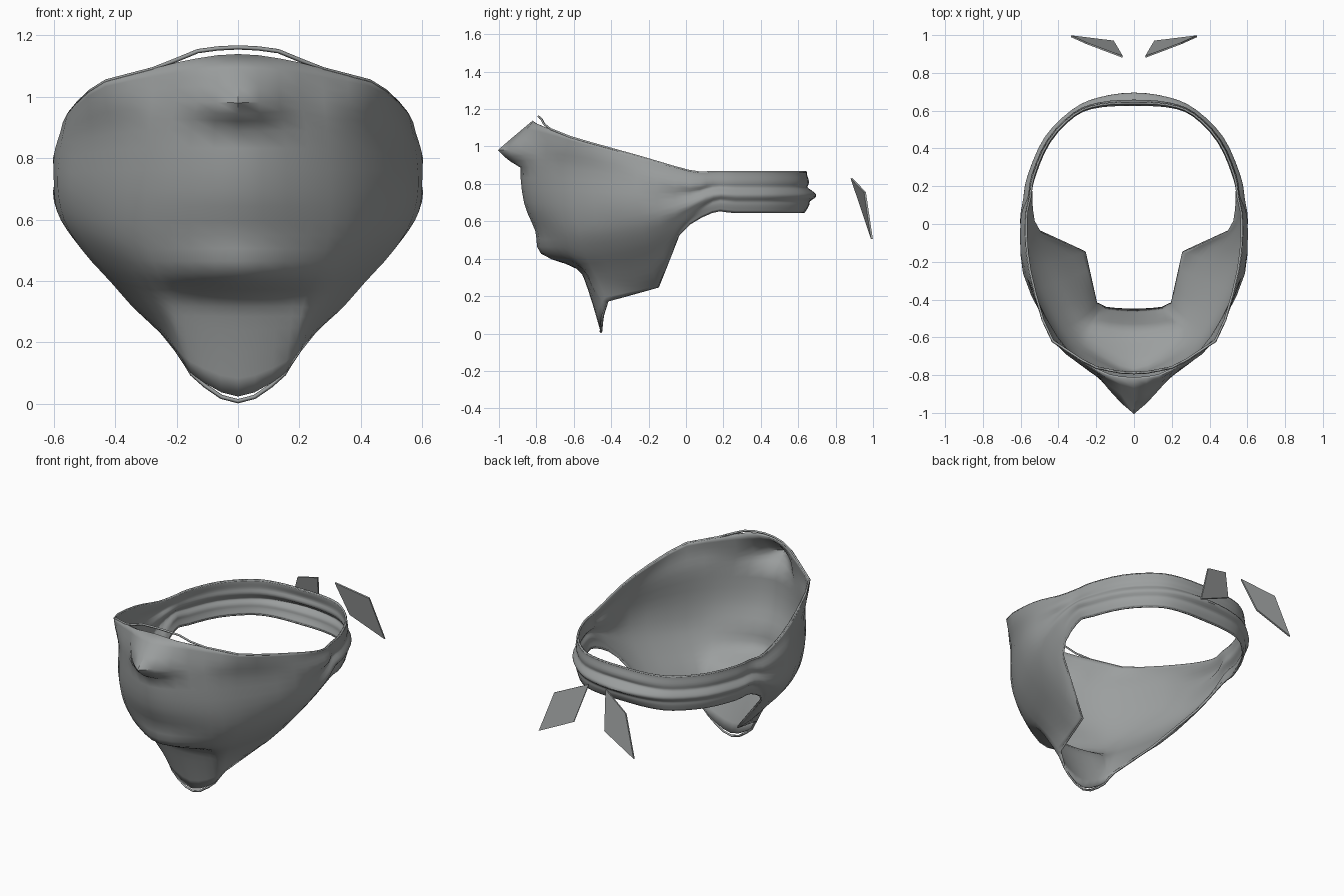
import bpy, bmesh, math
from mathutils import Vector

if "Cube" in bpy.data.objects:
    bpy.data.objects.remove(bpy.data.objects["Cube"])

cloth = bpy.data.materials.new("grey_cloth")
cloth.diffuse_color = (0.33, 0.345, 0.345, 1)
cloth.use_nodes = True
cloth.node_tree.nodes["Principled BSDF"].inputs["Base Color"].default_value = cloth.diffuse_color
SUB = 3


def add_object(name, bm, thickness):
    bmesh.ops.recalc_face_normals(bm, faces=bm.faces)
    me = bpy.data.meshes.new(name)
    bm.to_mesh(me)
    bm.free()
    me.materials.append(cloth)
    ob = bpy.data.objects.new(name, me)
    bpy.context.collection.objects.link(ob)
    mod = ob.modifiers.new("thickness", 'SOLIDIFY')
    mod.thickness, mod.offset = thickness, 0
    return ob


def smooth(ob, angle):
    bpy.ops.object.select_all(action='DESELECT')
    ob.select_set(True)
    bpy.context.view_layer.objects.active = ob
    bpy.ops.object.shade_smooth_by_angle(angle=math.radians(angle))


def spline(pts, closed, straight=()):
    """Catmull-Rom points through pts, with some segments kept straight."""
    n, out = len(pts), []
    get = (lambda i: pts[i % n]) if closed else (lambda i: pts[min(max(i, 0), n - 1)])
    for i in range(n if closed else n - 1):
        a, b, c, d = (get(i + k) for k in (-1, 0, 1, 2))
        for s in range(SUB):
            t = s / SUB
            if i in straight:
                out.append(b.lerp(c, t))
                continue
            out.append(0.5 * (2 * b + (c - a) * t + (2 * a - 5 * b + 4 * c - d) * t * t
                              + (3 * b - a - 3 * c + d) * t ** 3))
    return out if closed else out + [pts[-1]]


# Cloth sections from top edge to bottom edge, from front centre to the ear
front = [
    [(0, -.81, 1.135), (0, -.85, .98), (0, -.88, .89), (0, -.86, .70), (0, -.80, .55),
     (0, -.77, .43), (0, -.58, .35), (0, -.52, .24), (0, -.455, .025)],
    [(.2, -.77, 1.11), (.2, -.785, .985), (.22, -.785, .89), (.23, -.77, .70), (.23, -.72, .55),
     (.21, -.67, .43), (.18, -.55, .35), (.17, -.5, .25), (.15, -.445, .10)],
    [(.43, -.62, 1.05), (.425, -.61, .98), (.41, -.60, .88), (.415, -.595, .70), (.40, -.57, .55),
     (.345, -.54, .44), (.28, -.5, .35), (.23, -.455, .26), (.2, -.42, .175)],
    [(.55, -.25, .945), (.56, -.26, .90), (.573, -.26, .83), (.582, -.26, .71), (.56, -.24, .60),
     (.50, -.22, .50), (.41, -.2, .40), (.33, -.17, .31), (.26, -.15, .25)],
    [(.57, .02, .868), (.573, .02, .845), (.595, .02, .79), (.578, .02, .75), (.597, .02, .69),
     (.58, 0, .65), (.55, -.01, .60), (.52, -.03, .56), (.5, -.04, .53)],
]
cols = [[Vector(p) for p in c] for c in front]

# Folded strap behind the ears: one fold profile carried along a plan path
heights = (.862, .845, .81, .78, .755, .735, .71, .685, .65)
fold = (0, .002, .012, .004, .035, .05, .018, .012, -.01)
for x, y, k in ((.55, .14, .6), (.53, .26, .5), (.45, .44, .5), (.315, .58, .45),
                (.18, .63, .7), (0, .64, 1)):
    out = Vector((x, y, 0)).normalized()
    cols.append([Vector((x, y, z)) + out * f * k for z, f in zip(heights, fold)])

# Mirror the half ring, then smooth it in both directions
ring = cols + [[Vector((-p.x, p.y, p.z)) for p in c] for c in cols[-2:0:-1]]
n = len(ring)
straight = {0: (1, n - 2), 8: (1, 2, 3, n - 2, n - 3, n - 4)}
rows = [spline([c[r] for c in ring], True, straight.get(r, ())) for r in range(9)]
grid = [spline([row[i] for row in rows], False) for i in range(len(rows[0]))]

# Pointed nose bump
for col in grid:
    for p in col:
        if p.y < -.5 and .89 < p.z < 1.14:
            rise = (1.14 - p.z) / .16 if p.z > .975 else (p.z - .89) / .085
            p.y -= .15 * max(0, 1 - abs(p.x) / .2) * min(rise, 1)

bm = bmesh.new()
verts = [[bm.verts.new(p) for p in col] for col in grid]
for i, a in enumerate(verts):
    b = verts[(i + 1) % len(verts)]
    for j in range(len(a) - 1):
        bm.faces.new((a[j], b[j], b[j + 1], a[j + 1]))
smooth(add_object("face_scarf", bm, .012), 50)


# Thin hems that stand slightly off the front edges
def hem(name, edge, lift, reach):
    cu = bpy.data.curves.new(name, 'CURVE')
    cu.dimensions = '3D'
    cu.bevel_depth, cu.bevel_resolution = .007, 0
    sp = cu.splines.new('POLY')
    sp.points.add(len(edge) - 1)
    sp.use_cyclic_u = True
    for q, p in zip(sp.points, edge):
        off = lift * max(0, min(1, (reach - abs(p.x)) / .1)) if p.y < -.1 else 0
        q.co = (p.x, p.y + max(off, 0), p.z + off, 1)
    ob = bpy.data.objects.new(name, cu)
    bpy.context.collection.objects.link(ob)
    cu.materials.append(cloth)
    bpy.ops.object.select_all(action='DESELECT')
    ob.select_set(True)
    bpy.context.view_layer.objects.active = ob
    bpy.ops.object.convert(target='MESH')


hem("top_hem", [c[0] for c in grid], .026, .24)
hem("bottom_hem", [c[-1] for c in grid], -.017, .17)

# Two loose knot tails behind the strap
for side, label in ((1, "right"), (-1, "left")):
    bm = bmesh.new()
    bm.faces.new([bm.verts.new((side * x, y, z)) for x, y, z in
                  ((.06, .885, .83), (.25, .957, .755), (.333, .994, .505), (.108, .966, .61))])
    add_object(label + "_knot_tail", bm, .01)
